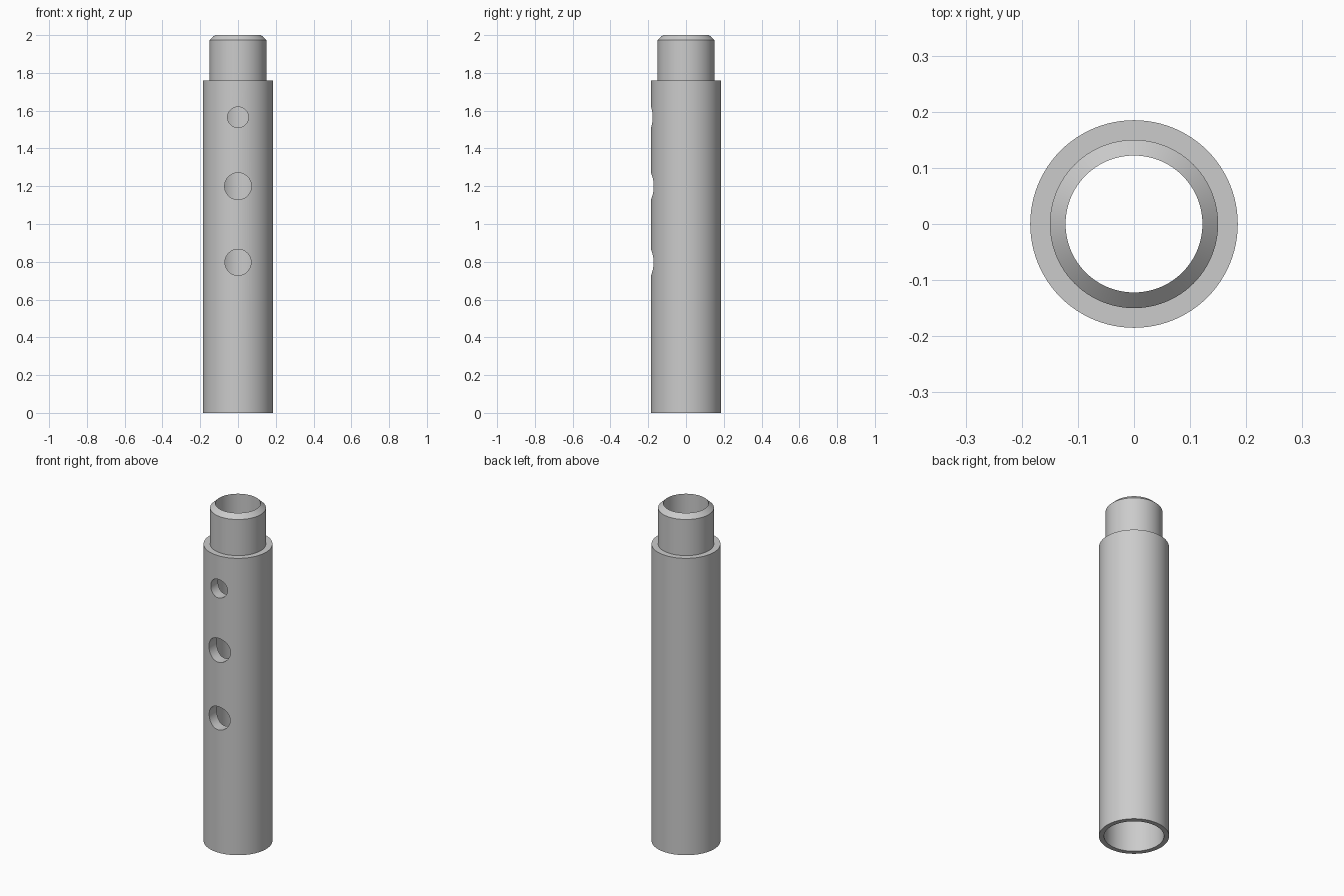
import bpy, bmesh, math
from mathutils import Matrix

SEGMENTS = 96

cube = bpy.data.objects.get("Cube")
if cube:
    bpy.data.objects.remove(cube, do_unlink=True)

grey = bpy.data.materials.new("light grey")
grey.use_nodes = True
grey.diffuse_color = (0.6, 0.6, 0.6, 1)
grey.node_tree.nodes["Principled BSDF"].inputs["Base Color"].default_value = (0.6, 0.6, 0.6, 1)


def add_object(name, bm):
    bmesh.ops.recalc_face_normals(bm, faces=bm.faces)
    mesh = bpy.data.meshes.new(name)
    bm.to_mesh(mesh)
    bm.free()
    mesh.materials.append(grey)
    obj = bpy.data.objects.new(name, mesh)
    bpy.context.collection.objects.link(obj)
    return obj


def lathe(name, profile):
    """Revolve a closed (radius, height) profile about the z axis."""
    bm = bmesh.new()
    rings = []
    for radius, z in profile:
        ring = bmesh.ops.create_circle(bm, segments=SEGMENTS, radius=radius,
                                       matrix=Matrix.Translation((0, 0, z)))["verts"]
        rings.append(ring)
    for lower, upper in zip(rings, rings[1:] + rings[:1]):
        for i in range(SEGMENTS):
            j = (i + 1) % SEGMENTS
            bm.faces.new((lower[i], lower[j], upper[j], upper[i]))
    return add_object(name, bm)


# Tube with shouldered, chamfered tenon on top, and a wider socket at the bottom
tube = lathe("tube_body", [
    (0.185, 0), (0.185, 1.76), (0.15, 1.76), (0.15, 1.974), (0.122, 2),
    (0.122, 0.24), (0.158, 0.24), (0.158, 0),
])

# Round holes through the front wall only
bm = bmesh.new()
for z, radius in ((1.565, 0.055), (1.2, 0.071), (0.797, 0.069)):
    place = Matrix.Translation((0, -0.17, z)) @ Matrix.Rotation(math.pi / 2, 4, "X")
    bmesh.ops.create_cone(bm, cap_ends=True, segments=64, radius1=radius,
                          radius2=radius, depth=0.3, matrix=place)
cutter = add_object("hole_cutter", bm)

cut = tube.modifiers.new("holes", "BOOLEAN")
cut.operation = "DIFFERENCE"
cut.solver = "EXACT"
cut.object = cutter

bpy.ops.object.select_all(action="DESELECT")
bpy.context.view_layer.objects.active = tube
tube.select_set(True)
bpy.ops.object.modifier_apply(modifier=cut.name)
bpy.data.objects.remove(cutter, do_unlink=True)
bpy.ops.object.shade_smooth_by_angle(angle=math.radians(25))
